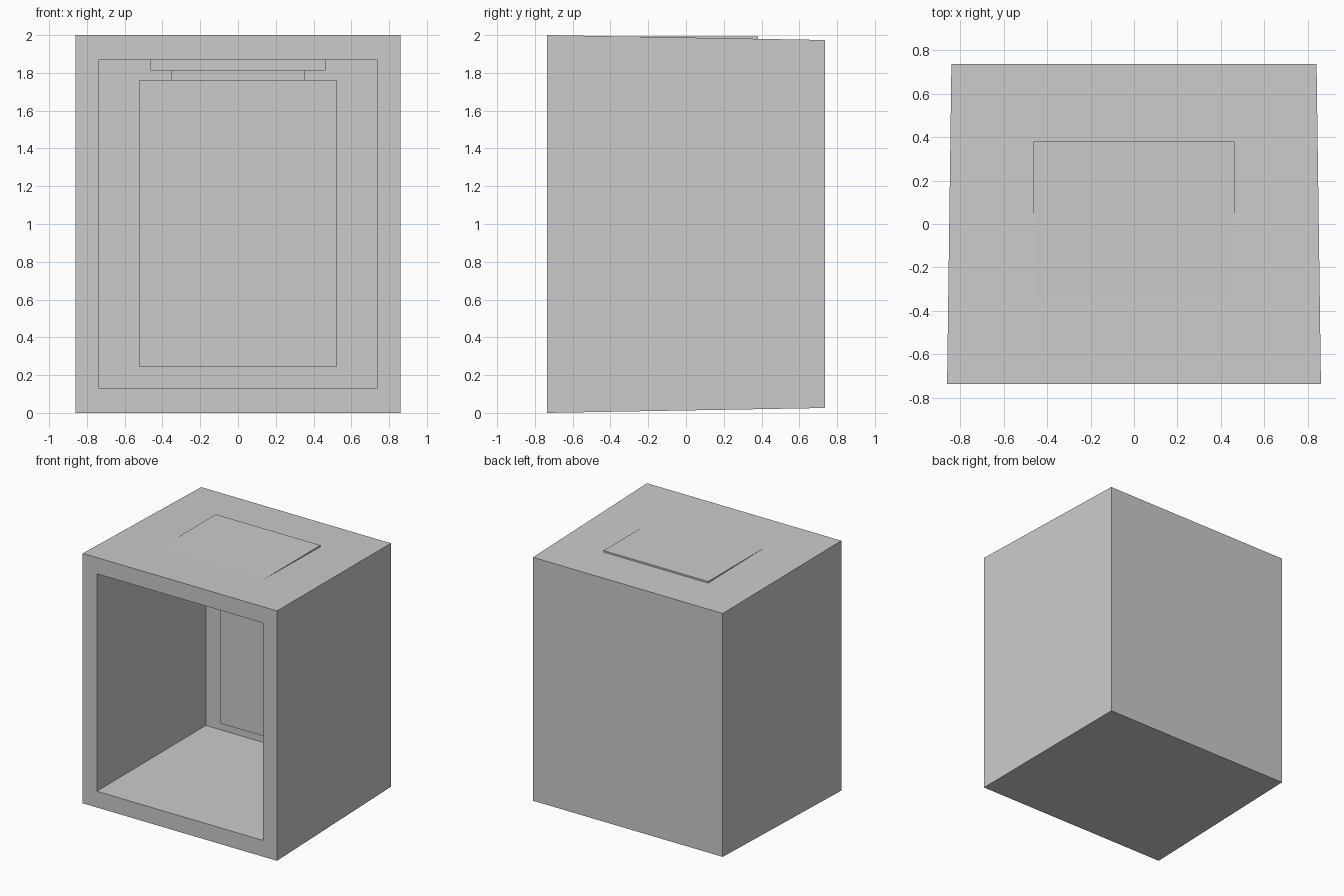
import bpy, bmesh

if "Cube" in bpy.data.objects:
    bpy.data.objects.remove(bpy.data.objects["Cube"])


def finish(bm, name):
    bmesh.ops.recalc_face_normals(bm, faces=bm.faces)
    mesh = bpy.data.meshes.new(name)
    bm.to_mesh(mesh)
    bm.free()
    obj = bpy.data.objects.new(name, mesh)
    bpy.context.collection.objects.link(obj)
    return obj


def box(name, lo, hi):
    bm = bmesh.new()
    bmesh.ops.create_cube(bm, size=1)
    for v in bm.verts:
        v.co = [h if c > 0 else l for c, l, h in zip(v.co, lo, hi)]
    return finish(bm, name)


# Cabinet shell: tapers slightly to the back, open at the front
bm = bmesh.new()
bmesh.ops.create_cube(bm, size=2)
for v in bm.verts:
    front = v.co.y < 0
    v.co.x *= 0.86 if front else 0.84
    v.co.z = 1 + v.co.z * (1.0 if front else 0.974)
    v.co.y *= 0.735
front_face = min(bm.faces, key=lambda f: f.calc_center_median().y)

# Front rim, then a straight-walled cavity pushed in
bmesh.ops.inset_region(bm, faces=[front_face], thickness=0.128)
for v in front_face.verts:
    v.co.x = 0.735 if v.co.x > 0 else -0.735
    v.co.z = 1.87 if v.co.z > 1 else 0.13
ext = bmesh.ops.extrude_discrete_faces(bm, faces=[front_face])
for v in ext["faces"][0].verts:
    v.co.y = 0.643
finish(bm, "cabinet_shell")

# Raised panel on the inner back wall
box("back_panel", (-0.525, 0.53, 0.245), (0.525, 0.68, 1.76))

# Ceiling fitting: housing set through the top, smaller plate below it
box("ceiling_housing", (-0.463, -0.38, 1.813), (0.463, 0.38, 1.993))
box("ceiling_plate", (-0.352, -0.29, 1.76), (0.352, 0.29, 1.82))
